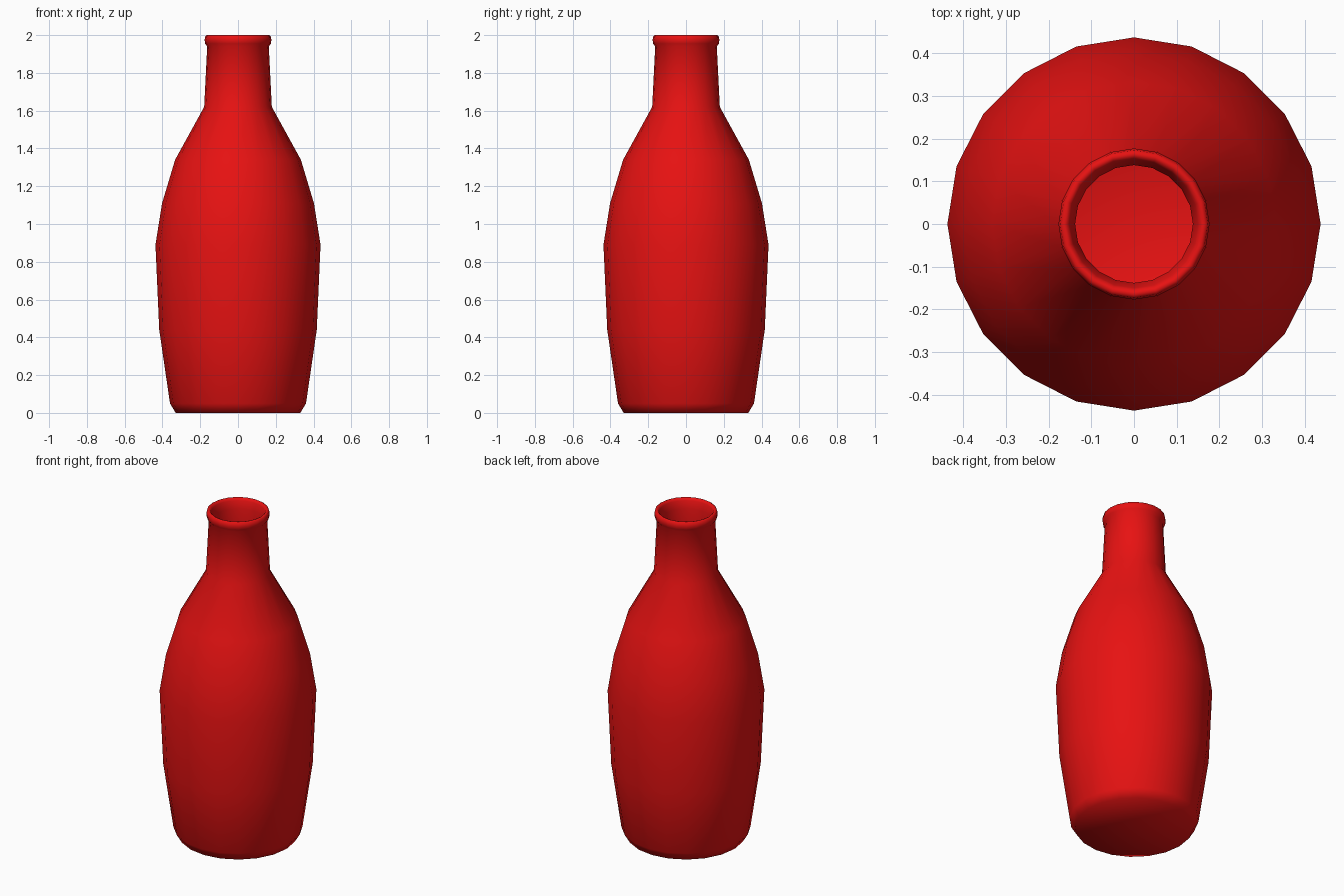
import bpy, bmesh, math

cube = bpy.data.objects.get("Cube")
if cube:
    bpy.data.objects.remove(cube, do_unlink=True)

SIDES = 20

# Glossy red glass
red = bpy.data.materials.new("red")
red.use_nodes = True
color = (0.8, 0.006, 0.006, 1)
red.diffuse_color = color
red.node_tree.nodes["Principled BSDF"].inputs["Base Color"].default_value = color

# Radius and height: base, body, shoulder and neck
outer = [(0, 0), (0.33, 0), (0.36, 0.05), (0.417, 0.44), (0.437, 0.89),
         (0.402, 1.11), (0.333, 1.34), (0.179, 1.62), (0.163, 1.94)]
# Rounded lip
lip = [(0.174, 1.955), (0.177, 1.975), (0.173, 1.995), (0.165, 2.0),
       (0.156, 1.997), (0.15, 1.985)]
# Hollow inside, down to the floor
inner = [(0.138, 1.94), (0.153, 1.61), (0.308, 1.33), (0.375, 1.1),
         (0.41, 0.89), (0.39, 0.44), (0.335, 0.06), (0.31, 0.03), (0, 0.03)]

# Revolve the profile into the bottle
bm = bmesh.new()
points = [bm.verts.new((r, 0, z)) for r, z in outer + lip + inner]
edges = [bm.edges.new(pair) for pair in zip(points, points[1:])]
bmesh.ops.spin(bm, geom=points + edges, cent=(0, 0, 0), axis=(0, 0, 1),
               angle=math.tau, steps=SIDES, use_merge=False)
bmesh.ops.remove_doubles(bm, verts=bm.verts[:], dist=0.0005)
bmesh.ops.recalc_face_normals(bm, faces=bm.faces[:])
for face in bm.faces:
    face.smooth = True

mesh = bpy.data.meshes.new("bottle")
bm.to_mesh(mesh)
bm.free()
mesh.materials.append(red)
bottle = bpy.data.objects.new("bottle", mesh)
bpy.context.collection.objects.link(bottle)
